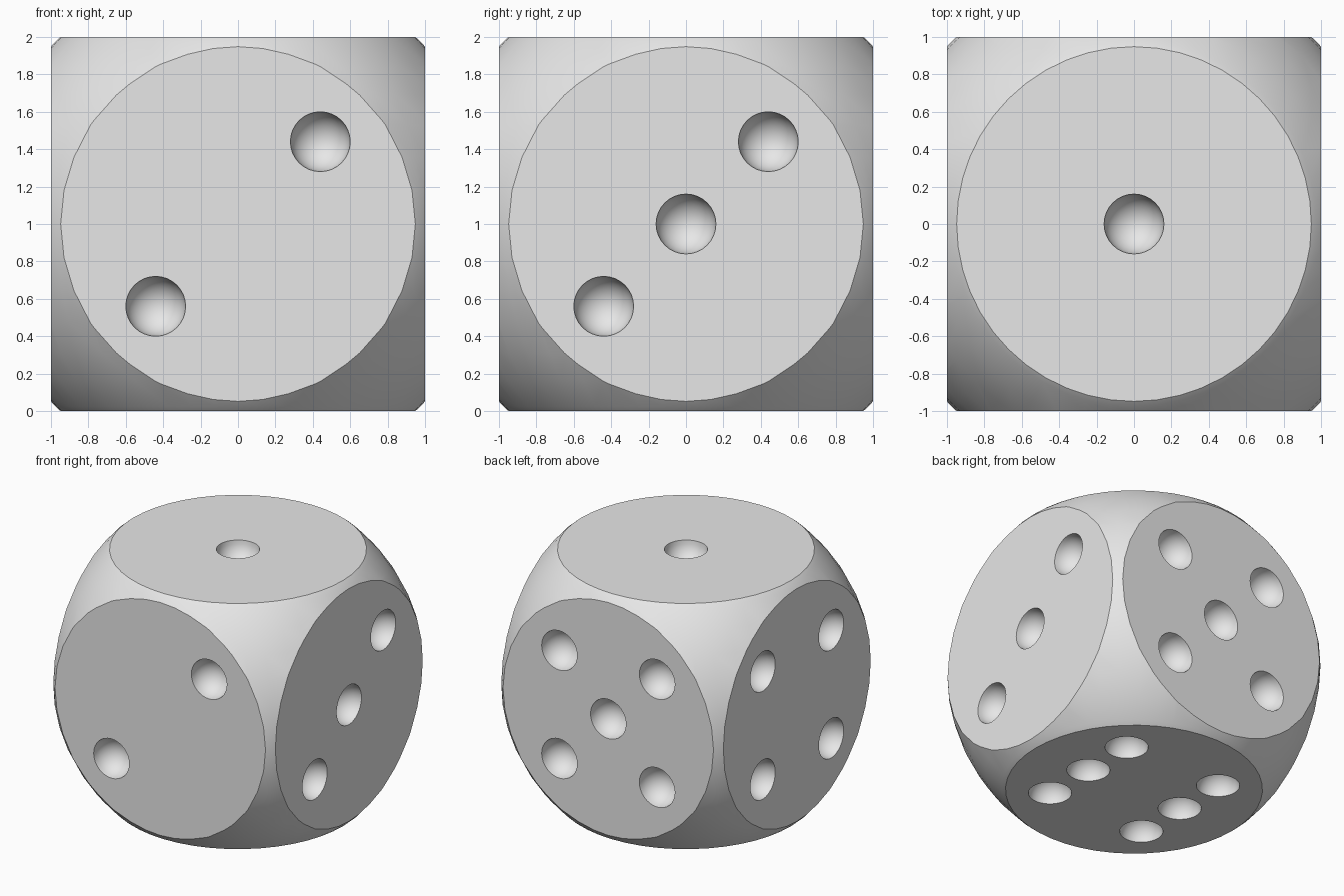
import bpy
import bmesh
from mathutils import Vector

cube = bpy.data.objects.get("Cube")
if cube:
    bpy.data.objects.remove(cube, do_unlink=True)

HALF = 1.0            # half the die's width
ROUND = 1.38          # radius of the rounding sphere
PIP = 0.16            # pip radius
S = 0.44              # pip spacing
CENTRE = Vector((0, 0, HALF))
X, Y, Z = Vector((1, 0, 0)), Vector((0, 1, 0)), Vector((0, 0, 1))

# One plain material
grey = bpy.data.materials.new("light_grey")
grey.use_nodes = True
colour = (0.8, 0.8, 0.8, 1)
grey.diffuse_color = colour
grey.node_tree.nodes["Principled BSDF"].inputs["Base Color"].default_value = colour


def make_object(name, bm):
    mesh = bpy.data.meshes.new(name)
    bmesh.ops.recalc_face_normals(bm, faces=bm.faces)
    bm.to_mesh(mesh)
    bm.free()
    mesh.materials.append(grey)
    obj = bpy.data.objects.new(name, mesh)
    bpy.context.collection.objects.link(obj)
    return obj


# Body: a sphere sliced flat on six sides
bm = bmesh.new()
bmesh.ops.create_uvsphere(bm, u_segments=48, v_segments=24, radius=ROUND)
for axis in (X, Y, Z):
    for side in (axis, -axis):
        cut = bmesh.ops.bisect_plane(
            bm, geom=bm.verts[:] + bm.edges[:] + bm.faces[:],
            plane_co=side * HALF, plane_no=side, clear_outer=True)
        rim = [e for e in cut["geom_cut"] if isinstance(e, bmesh.types.BMEdge)]
        bmesh.ops.contextual_create(bm, geom=rim)
bmesh.ops.translate(bm, verts=bm.verts, vec=CENTRE)
die = make_object("die_body", bm)

# Pip layouts, in each face's own two axes
one = [(0, 0)]
two = [(S, S), (-S, -S)]
four = two + [(S, -S), (-S, S)]
six = four + [(0, S), (0, -S)]
# Face normal, its two axes, and the pips on it
faces = [
    (Z, X, Y, one),
    (-Y, X, Z, two),
    (X, Y, Z, one + two),
    (-X, Y, Z, four),
    (Y, X, Z, one + four),
    (-Z, Y, X, six),
]

# Pips: small spheres centred on the flat faces, carved out of the body
bm = bmesh.new()
for normal, u, v, layout in faces:
    turn = Z.rotation_difference(normal).to_matrix()
    for a, b in layout:
        # six pips form two rows of three along the first axis
        if normal == -Z and a == 0:
            place = normal * HALF + v * b
        else:
            place = normal * HALF + u * a + v * b
        ball = bmesh.ops.create_uvsphere(
            bm, u_segments=32, v_segments=16, radius=PIP)["verts"]
        bmesh.ops.rotate(bm, verts=ball, cent=(0, 0, 0), matrix=turn)
        bmesh.ops.translate(bm, verts=ball, vec=place + CENTRE)
cutter = make_object("pip_cutter", bm)
cutter.hide_render = True

carve = die.modifiers.new("carve_pips", "BOOLEAN")
carve.operation = "DIFFERENCE"
carve.solver = "EXACT"
carve.object = cutter
bpy.ops.object.select_all(action="DESELECT")
bpy.context.view_layer.objects.active = die
die.select_set(True)
bpy.ops.object.modifier_apply(modifier=carve.name)
bpy.data.objects.remove(cutter, do_unlink=True)

# Smooth rounding and pips, crisp rims
bpy.ops.object.shade_smooth_by_angle(angle=0.52)
